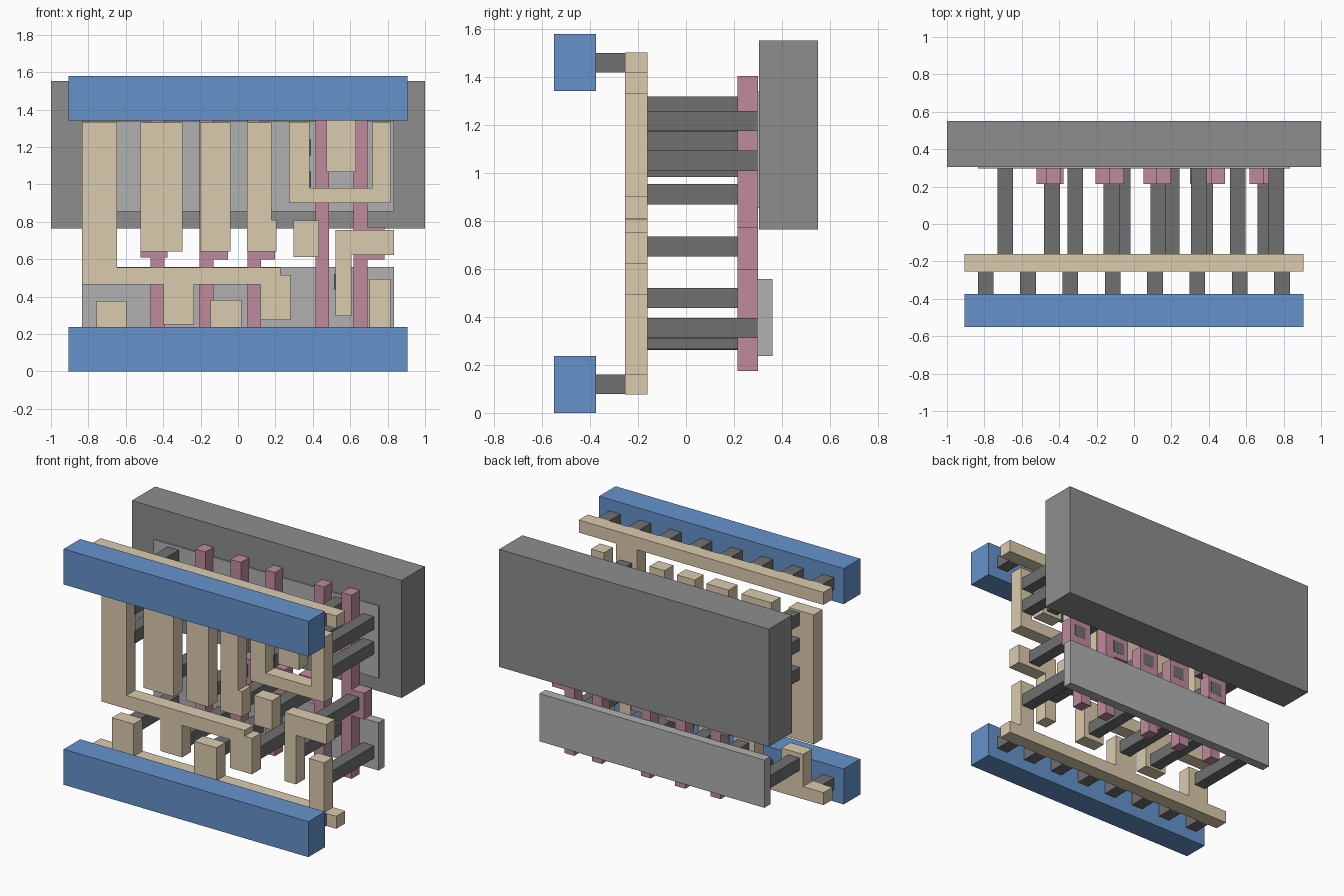
import bpy, bmesh


def material(name, r, g, b):
    m = bpy.data.materials.new(name)
    m.diffuse_color = (r, g, b, 1)
    return m


BLUE = material("blue_metal", 0.13, 0.29, 0.60)
TAN = material("tan_interconnect", 0.71, 0.60, 0.42)
PINK = material("pink_gate", 0.52, 0.26, 0.34)
DARK = material("dark_contact", 0.16, 0.16, 0.16)
LIGHT = material("light_diffusion", 0.44, 0.44, 0.44)
GREY = material("grey_well", 0.27, 0.27, 0.27)


def plate(name, outline, y0, y1, mat):
    """Extrude an (x, z) outline along y, from y0 to y1."""
    bm = bmesh.new()
    face = bm.faces.new([bm.verts.new((x, y0, z)) for x, z in outline])
    ext = bmesh.ops.extrude_face_region(bm, geom=[face])["geom"]
    for v in ext:
        if isinstance(v, bmesh.types.BMVert):
            v.co.y = y1
    bmesh.ops.recalc_face_normals(bm, faces=bm.faces)
    me = bpy.data.meshes.new(name)
    bm.to_mesh(me)
    bm.free()
    me.materials.append(mat)
    ob = bpy.data.objects.new(name, me)
    bpy.context.collection.objects.link(ob)
    return ob


def rect(x0, x1, z0, z1):
    return [(x0, z0), (x1, z0), (x1, z1), (x0, z1)]


# Well block and the two diffusion slabs
plate("well", rect(-1, 1, 0.765, 1.553), 0.305, 0.55, GREY)
plate("upper_diffusion", rect(-0.833, 0.835, 0.855, 1.34), 0.296, 0.36, LIGHT)
plate("lower_diffusion", rect(-0.833, 0.835, 0.238, 0.558), 0.296, 0.36, LIGHT)

# Metal power bars, with a row of short pegs behind each
for side, z0 in (("lower", 0.0), ("upper", 1.342)):
    plate(f"{side}_metal_bar", rect(-0.907, 0.907, z0, z0 + 0.238), -0.55, -0.375, BLUE)
    for i in range(8):
        x = -0.793 + i * 0.2263
        plate(f"{side}_peg_{i}", rect(x - 0.042, x + 0.042, z0 + 0.078, z0 + 0.16),
              -0.376, -0.2, DARK)

# Interconnect layer: rails with stubs, and separate tracks
tracks = {
    "lower_rail": [(-0.907, 0.077), (0.907, 0.077), (0.907, 0.161), (0.816, 0.161),
                   (0.816, 0.495), (0.704, 0.495), (0.704, 0.161), (0.018, 0.161),
                   (0.018, 0.382), (-0.147, 0.382), (-0.147, 0.161), (-0.595, 0.161),
                   (-0.595, 0.377), (-0.756, 0.377), (-0.756, 0.161), (-0.907, 0.161)],
    "upper_rail": [(-0.907, 1.503), (-0.907, 1.419), (0.474, 1.419), (0.474, 1.067),
                   (0.63, 1.067), (0.63, 1.419), (0.907, 1.419), (0.907, 1.503)],
    "output_track": [(-0.835, 1.333), (-0.835, 0.465), (-0.397, 0.465), (-0.397, 0.25),
                     (-0.236, 0.25), (-0.236, 0.465), (0.12, 0.465), (0.12, 0.275),
                     (0.282, 0.275), (0.282, 0.516), (0.228, 0.516), (0.228, 0.555),
                     (-0.648, 0.555), (-0.648, 1.333)],
    "input_track_1": rect(-0.521, -0.298, 0.64, 1.33),
    "input_track_2": rect(-0.204, -0.04, 0.64, 1.33),
    "input_track_3": [(0.047, 0.64), (0.207, 0.64), (0.207, 0.81), (0.18, 0.81),
                      (0.18, 1.33), (0.047, 1.33)],
    "small_track": rect(0.297, 0.432, 0.612, 0.808),
    "u_track": [(0.272, 1.333), (0.272, 0.9), (0.816, 0.9), (0.816, 1.333), (0.72, 1.333),
                (0.72, 0.98), (0.383, 0.98), (0.383, 1.333)],
    "hook_track": [(0.522, 0.295), (0.608, 0.295), (0.608, 0.623), (0.833, 0.623),
                   (0.833, 0.755), (0.522, 0.755)],
}
for name, outline in tracks.items():
    plate(name, outline, -0.255, -0.16, TAN)

# Gate strips: strip left, strip right, pad left, pad right, pad bottom
gates = [(-0.467, -0.393, -0.521, -0.376, 0.61), (-0.205, -0.13, -0.205, -0.054, 0.597),
         (0.052, 0.124, 0.052, 0.198, 0.597), (0.414, 0.487, 0.3, 0.487, 0.615),
         (0.618, 0.692, 0.618, 0.784, 0.597)]
for i, (a, b, pa, pb, pz) in enumerate(gates):
    left = [(a, 1.405), (a, 0.175)]
    if pa < a:
        left = [(a, 1.405), (a, 0.773), (pa, 0.773), (pa, pz), (a, pz), (a, 0.175)]
    right = [(b, 0.175), (b, 1.405)]
    if pb > b:
        right = [(b, 0.175), (b, pz), (pb, pz), (pb, 0.773), (b, 0.773), (b, 1.405)]
    plate(f"gate_{i}", left + right, 0.215, 0.3, PINK)

# Long contact posts (x centre, bottom z values)
posts = [(-0.688, (0.262, 0.87, 1.065, 1.235)), (-0.314, (0.265,)), (-0.06, (0.268,)),
         (0.2, (0.31,)), (0.347, (0.985, 1.155)), (0.555, (0.437, 1.09, 1.235)),
         (0.76, (0.312, 1.01, 1.176)),
         (-0.438, (0.652,)), (-0.12, (0.652,)), (0.13, (0.652,)),
         (0.38, (0.652,)), (0.703, (0.652,))]
for i, (x, bottoms) in enumerate(posts):
    for j, z in enumerate(bottoms):
        plate(f"contact_post_{i}_{j}", rect(x - 0.042, x + 0.042, z, z + 0.084),
              -0.17, 0.301, DARK)
